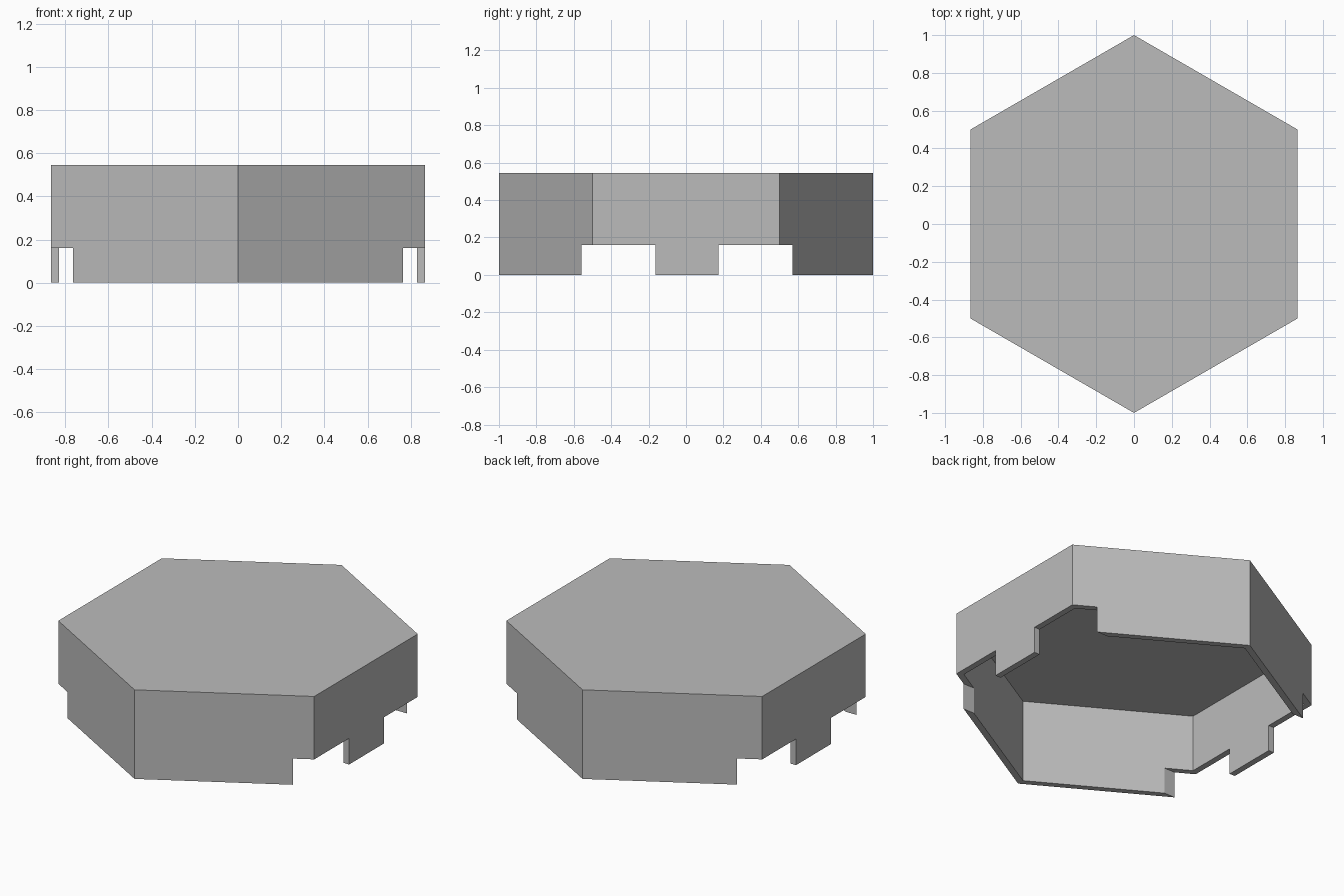
import bpy, bmesh
from math import sin, cos, pi, sqrt

cube = bpy.data.objects.get("Cube")
if cube:
    bpy.data.objects.remove(cube, do_unlink=True)

HEIGHT, WALL, NOTCH = 0.545, 0.037, 0.16

grey = bpy.data.materials.new("light_grey")
grey.use_nodes = True
colour = (0.5, 0.5, 0.5, 1)
grey.diffuse_color = colour
grey.node_tree.nodes["Principled BSDF"].inputs["Base Color"].default_value = colour


def prism(name, outline, z0, z1):
    """Extrude a flat outline from z0 up to z1."""
    bm = bmesh.new()
    face = bm.faces.new([bm.verts.new((x, y, z0)) for x, y in outline])
    ext = bmesh.ops.extrude_face_region(bm, geom=[face], use_keep_orig=True)
    top = [v for v in ext["geom"] if isinstance(v, bmesh.types.BMVert)]
    bmesh.ops.translate(bm, vec=(0, 0, z1 - z0), verts=top)
    bmesh.ops.recalc_face_normals(bm, faces=bm.faces)
    mesh = bpy.data.meshes.new(name)
    bm.to_mesh(mesh)
    bm.free()
    mesh.materials.append(grey)
    obj = bpy.data.objects.new(name, mesh)
    bpy.context.collection.objects.link(obj)
    return obj


def hexagon(r):
    return [(r * sin(i * pi / 3), r * cos(i * pi / 3)) for i in range(6)]


# Hexagonal cap, open underneath
cap = prism("hexagonal_cap", hexagon(1), 0, HEIGHT)
cutters = [prism("hollow_cutter", hexagon(1 - 2 * WALL / sqrt(3)), -0.1, HEIGHT - WALL)]

# Paired notches in the lower rim, at both the left and right sides
for y0, y1 in ((-0.559, -0.163), (0.174, 0.57)):
    box = [(-1.2, y0), (1.2, y0), (1.2, y1), (-1.2, y1)]
    cutters.append(prism("notch_cutter", box, -0.2, NOTCH))

for cutter in cutters:
    mod = cap.modifiers.new(cutter.name, "BOOLEAN")
    mod.operation = "DIFFERENCE"
    mod.solver = "EXACT"
    mod.object = cutter

# Apply the cuts and discard the cutters
bpy.context.view_layer.objects.active = cap
for mod in list(cap.modifiers):
    bpy.ops.object.modifier_apply(modifier=mod.name)
for cutter in cutters:
    bpy.data.objects.remove(cutter, do_unlink=True)
